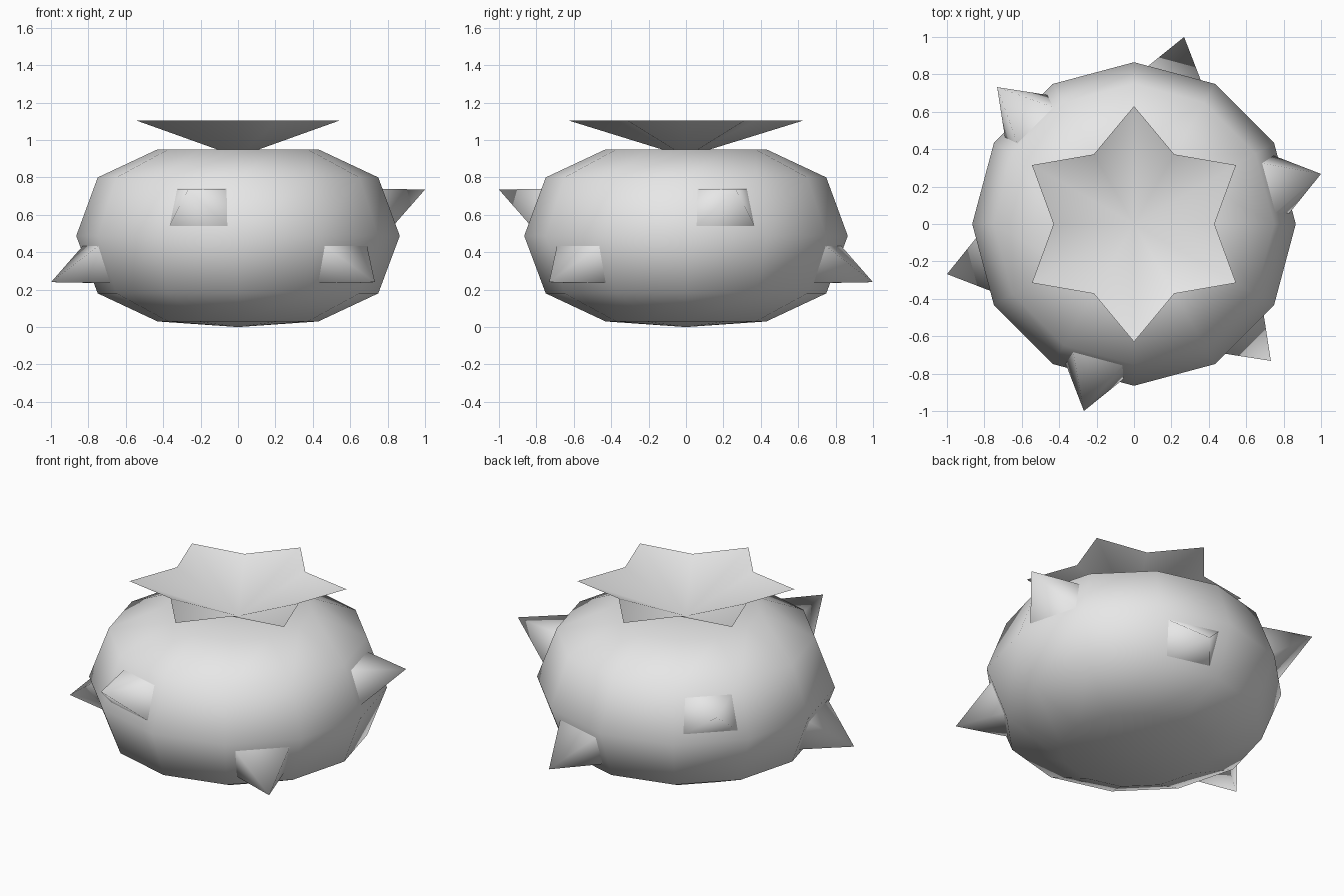
import bpy, bmesh, math
from mathutils import Matrix, Vector

cube = bpy.data.objects.get("Cube")
if cube:
    bpy.data.objects.remove(cube, do_unlink=True)

grey = bpy.data.materials.new("plain grey")
grey.use_nodes = True
grey.diffuse_color = (0.8, 0.8, 0.8, 1)
grey.node_tree.nodes["Principled BSDF"].inputs["Base Color"].default_value = (0.8, 0.8, 0.8, 1)


def make_object(name, bm):
    """Turn a bmesh into a smooth shaded object."""
    for f in bm.faces:
        f.smooth = True
    mesh = bpy.data.meshes.new(name)
    bm.to_mesh(mesh)
    bm.free()
    mesh.materials.append(grey)
    obj = bpy.data.objects.new(name, mesh)
    bpy.context.collection.objects.link(obj)
    return obj


def ring(bm, radii, z):
    """Twelve vertices at one height, cycling through the given radii."""
    verts = []
    for i in range(12):
        a, r = math.tau * i / 12, radii[i % len(radii)]
        verts.append(bm.verts.new((r * math.cos(a), r * math.sin(a), z)))
    return verts


def fan(bm, centre, loop):
    for i, v in enumerate(loop):
        bm.faces.new((centre, v, loop[(i + 1) % len(loop)]))


# Squat round body with a slightly sunken top
bm = bmesh.new()
profile = [(0.43, 0.03), (0.75, 0.18), (0.865, 0.4875), (0.75, 0.8), (0.43, 0.95)]
rings = [ring(bm, [r], z) for r, z in profile]
for low, high in zip(rings, rings[1:]):
    for i in range(12):
        j = (i + 1) % 12
        bm.faces.new((low[i], low[j], high[j], high[i]))
fan(bm, bm.verts.new((0, 0, 0)), rings[0][::-1])
fan(bm, bm.verts.new((0, 0, 0.91)), rings[-1])
make_object("body", bm)

# Six pointed leafy star, a thin shallow funnel
bm = bmesh.new()
fan(bm, bm.verts.new((0, 0, 0.91)), ring(bm, [0.43, 0.63], 1.105))
make_object("leaf_star", bm)

# Six four sided spikes, alternately high (tilted up) and low (tilted down)
MID = 0.4875
for n in range(6):
    side = 1 if n % 2 == 0 else -1
    apex = Vector((1.035, 0, 0.2475))
    corners = [Vector(c) for c in ((0.82, -0.157, 0.057), (0.82, 0.157, 0.057),
                                   (0.745, 0.137, 0.252), (0.745, -0.137, 0.252))]
    bm = bmesh.new()
    tip = bm.verts.new(apex)
    # Push the base a little way inside the body
    base = [bm.verts.new(apex + (c - apex) * 1.2) for c in corners]
    fan(bm, tip, base)
    cap = bm.faces.new(base)
    bm.transform(Matrix.Translation((0, 0, MID))
                 @ Matrix.Rotation(math.radians(15 + 60 * n), 4, "Z")
                 @ Matrix.Diagonal((1, 1, side, 1)))
    bmesh.ops.recalc_face_normals(bm, faces=bm.faces)
    bmesh.ops.delete(bm, geom=[cap], context="FACES_ONLY")
    make_object(f"{'upper' if side > 0 else 'lower'}_spike_{n // 2 + 1}", bm)
